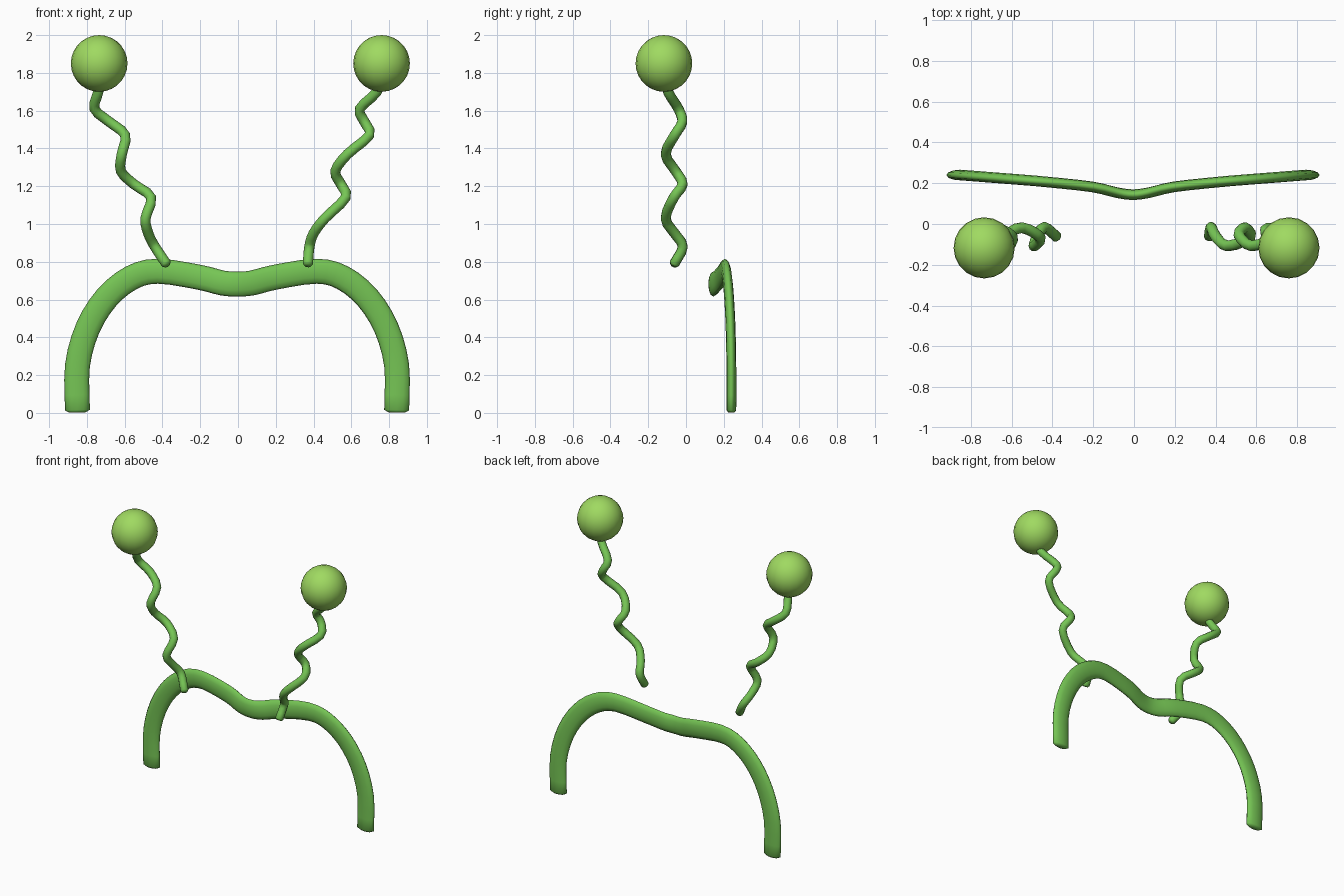
import bpy, bmesh, math
from mathutils import Vector

if "Cube" in bpy.data.objects:
    bpy.data.objects.remove(bpy.data.objects["Cube"])


def material(name, rgb):
    m = bpy.data.materials.new(name)
    m.diffuse_color = (*rgb, 1)
    m.use_nodes = True
    m.node_tree.nodes["Principled BSDF"].inputs["Base Color"].default_value = m.diffuse_color
    return m


LEAF = material("leaf green", (0.18, 0.56, 0.09))
LIME = material("lime green", (0.35, 0.70, 0.12))


def smooth_path(pts, steps):
    """Catmull-Rom interpolation through the points."""
    p = [Vector(q) for q in pts]
    p = [2 * p[0] - p[1]] + p + [2 * p[-1] - p[-2]]
    out = []
    for i in range(1, len(p) - 2):
        a, b, c, d = p[i - 1:i + 3]
        for s in range(steps):
            t = s / steps
            out.append(0.5 * (2 * b + (c - a) * t + (2 * a - 5 * b + 4 * c - d) * t * t
                              + (3 * b - a - 3 * c + d) * t ** 3))
    return out + [p[-2]]


def sweep(name, path, wide, thick, sides, mat, dome):
    """Oval tube along a path, with slightly rounded ends."""
    n = len(path)
    tans = [(path[min(i + 1, n - 1)] - path[max(i - 1, 0)]).normalized() for i in range(n)]
    stations = [(path[0] - tans[0] * dome, tans[0], 0.65)]
    stations += [(path[i], tans[i], 1) for i in range(n)]
    stations += [(path[-1] + tans[-1] * dome, tans[-1], 0.65)]
    bm = bmesh.new()
    rings = []
    for pos, t, k in stations:
        across = Vector((0, 1, 0)).cross(t).normalized()
        depth = t.cross(across)
        rings.append([bm.verts.new(pos + across * wide * k * math.cos(a) + depth * thick * k * math.sin(a))
                      for a in (2 * math.pi * j / sides for j in range(sides))])
    for r, s in zip(rings, rings[1:]):
        for j in range(sides):
            k = (j + 1) % sides
            bm.faces.new((r[j], r[k], s[k], s[j]))
    bm.faces.new(rings[0][::-1])
    bm.faces.new(rings[-1])
    bmesh.ops.recalc_face_normals(bm, faces=bm.faces)
    me = bpy.data.meshes.new(name)
    bm.to_mesh(me)
    bm.free()
    me.materials.append(mat)
    me.polygons.foreach_set("use_smooth", [True] * len(me.polygons))
    ob = bpy.data.objects.new(name, me)
    bpy.context.collection.objects.link(ob)
    return ob


# Head band: half outline from the left foot to the middle, then mirrored
half = [(-0.845, 0.24, 0.015), (-0.845, 0.24, 0.25), (-0.79, 0.236, 0.45), (-0.69, 0.228, 0.61),
        (-0.56, 0.218, 0.715), (-0.42, 0.206, 0.75), (-0.2, 0.182, 0.718), (-0.08, 0.154, 0.688)]
band = half + [(0, 0.144, 0.682)] + [(-x, y, z) for x, y, z in reversed(half)]
band = [(x - 0.005, y, z) for x, y, z in band]
sweep("head_band", smooth_path(band, 3), 0.066, 0.026, 12, LEAF, 0.013)

# Wiggly stalks: both sway in depth alike, but twist differently sideways
depths = [-0.062, -0.017, -0.06, -0.108, -0.065, -0.018, -0.055, -0.108, -0.06, -0.02, -0.04, -0.095, -0.12]
heights = [0.79, 0.88, 0.95, 1.03, 1.14, 1.21, 1.28, 1.37, 1.47, 1.54, 1.61, 1.70, 1.80]
left = [-0.38, -0.44, -0.475, -0.49, -0.46, -0.55, -0.62, -0.615, -0.597, -0.68, -0.76, -0.74, -0.735]
right = [0.37, 0.378, 0.40, 0.46, 0.57, 0.545, 0.515, 0.58, 0.695, 0.67, 0.645, 0.735, 0.76]
for side, xs in (("left", left), ("right", right)):
    path = smooth_path(list(zip(xs, depths, heights)), 3)
    sweep(side + "_stalk", path, 0.027, 0.027, 10, LEAF, 0.012)

# Balls on the tips
for side, x in (("left", -0.735), ("right", 0.76)):
    bpy.ops.mesh.primitive_uv_sphere_add(segments=20, ring_count=14, radius=0.15, location=(x, -0.117, 1.85))
    ball = bpy.context.object
    ball.name = side + "_ball"
    ball.data.materials.append(LIME)
    bpy.ops.object.shade_smooth()
